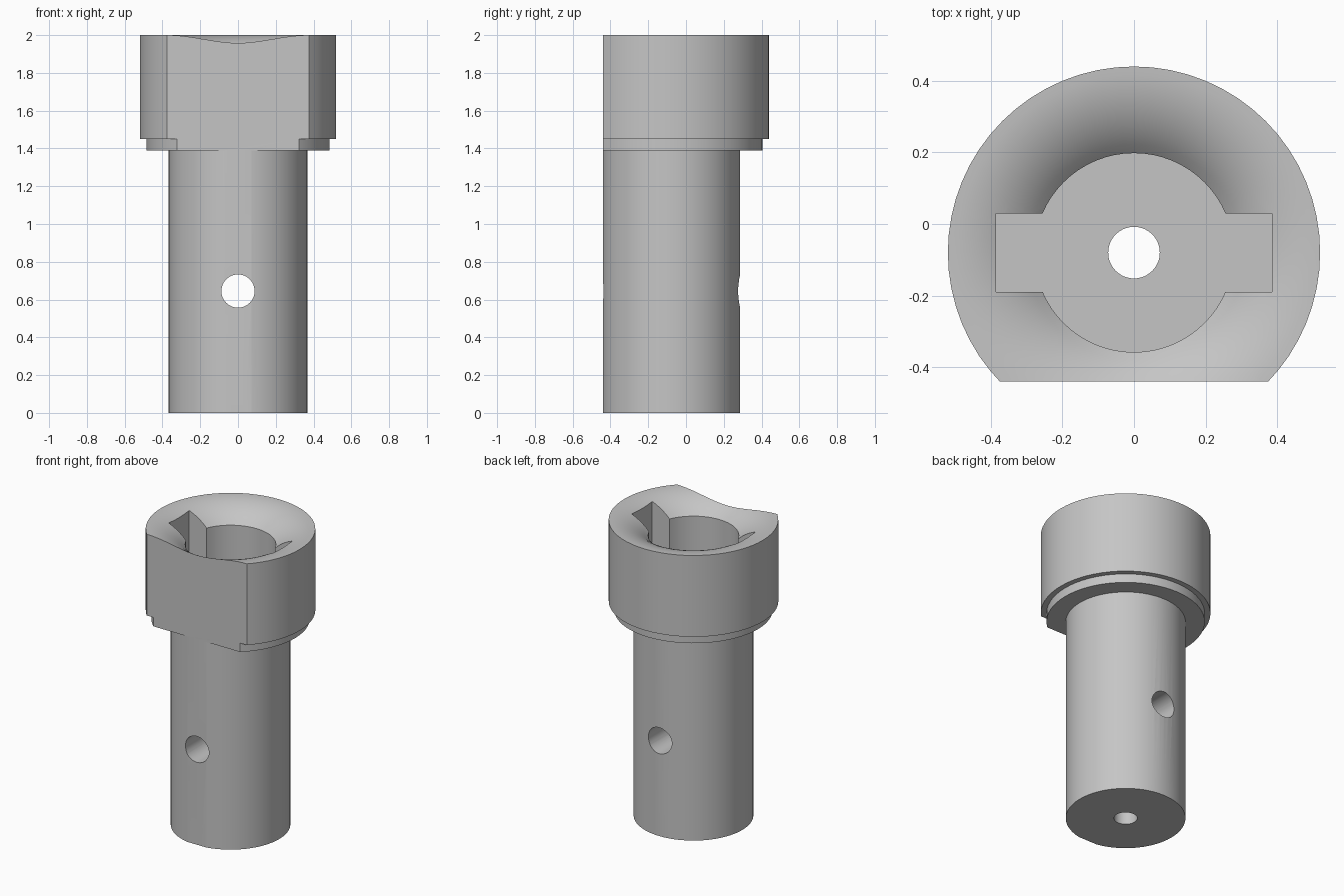
import bpy
import bmesh
import math
from mathutils import Matrix, Vector

default = bpy.data.objects.get("Cube")
if default:
    bpy.data.objects.remove(default, do_unlink=True)

AXIS_Y = -0.08      # the turning axis sits behind the front flat
FLAT_Y = -0.44
HEAD_R, COLLAR_R, SHAFT_R = 0.52, 0.485, 0.367
BORE_R, PIN_R = 0.278, 0.072
FLOOR_Z = 1.48

grey = bpy.data.materials.new("light grey metal")
grey.use_nodes = True
colour = (0.56, 0.56, 0.56, 1)
grey.diffuse_color = colour
grey.node_tree.nodes["Principled BSDF"].inputs["Base Color"].default_value = colour


def add_object(name, bm):
    bmesh.ops.recalc_face_normals(bm, faces=bm.faces[:])
    mesh = bpy.data.meshes.new(name)
    bm.to_mesh(mesh)
    bm.free()
    mesh.materials.append(grey)
    obj = bpy.data.objects.new(name, mesh)
    bpy.context.collection.objects.link(obj)
    return obj


def lathe(name, profile, steps=64):
    """Turn a closed (radius, height) profile around the vertical axis."""
    bm = bmesh.new()
    rings = []
    for i in range(steps):
        a = 2 * math.pi * i / steps
        rings.append([bm.verts.new((r * math.cos(a), AXIS_Y + r * math.sin(a), z))
                      for r, z in profile])
    n = len(profile)
    for i in range(steps):
        here, there = rings[i], rings[(i + 1) % steps]
        for j in range(n):
            k = (j + 1) % n
            bm.faces.new((here[j], there[j], there[k], here[k]))
    return add_object(name, bm)


def box(name, low, high):
    low, high = Vector(low), Vector(high)
    bm = bmesh.new()
    bmesh.ops.create_cube(bm, size=1, matrix=Matrix.Translation((low + high) / 2)
                          @ Matrix.Diagonal((high - low).to_4d()))
    return add_object(name, bm)


def cut(target, cutter):
    cutter.hide_render = True
    mod = target.modifiers.new("cut", 'BOOLEAN')
    mod.operation = 'DIFFERENCE'
    mod.solver = 'EXACT'
    mod.object = cutter
    bpy.context.view_layer.objects.active = target
    bpy.ops.object.modifier_apply(modifier=mod.name)
    bpy.data.objects.remove(cutter, do_unlink=True)


# Rounded lip sinking from the outer rim to the bore
LIP_R = 0.33
lip = []
for i in range(11):
    d = (HEAD_R - BORE_R) * i / 10
    lip.append((HEAD_R - d, 2 - LIP_R + math.sqrt(LIP_R ** 2 - d ** 2)))

# Turned body: shaft, collar, head, bore and drilled centre
profile = [(PIN_R, 0), (SHAFT_R, 0), (SHAFT_R, 1.39), (COLLAR_R, 1.39),
           (COLLAR_R, 1.45), (HEAD_R, 1.45)]
profile += lip + [(BORE_R, FLOOR_Z), (PIN_R, FLOOR_Z)]
body = lathe("socket_body", profile)

# Keyway slot across the bore
cut(body, box("slot_cutter", (-0.386, AXIS_Y - 0.11, FLOOR_Z),
              (0.386, AXIS_Y + 0.11, 2.2)))

# Cross hole through the shaft
bm = bmesh.new()
bmesh.ops.create_cone(bm, cap_ends=True, segments=40, radius1=0.088, radius2=0.088,
                      depth=2, matrix=Matrix.Translation((0, 0, 0.645))
                      @ Matrix.Rotation(math.pi / 2, 4, 'X'))
cut(body, add_object("cross_hole_cutter", bm))

# Flat down the whole front
cut(body, box("flat_cutter", (-1, -1, -0.5), (1, FLAT_Y, 2.5)))

bpy.ops.object.select_all(action='DESELECT')
body.select_set(True)
bpy.context.view_layer.objects.active = body
bpy.ops.object.shade_smooth_by_angle(angle=math.radians(30))
